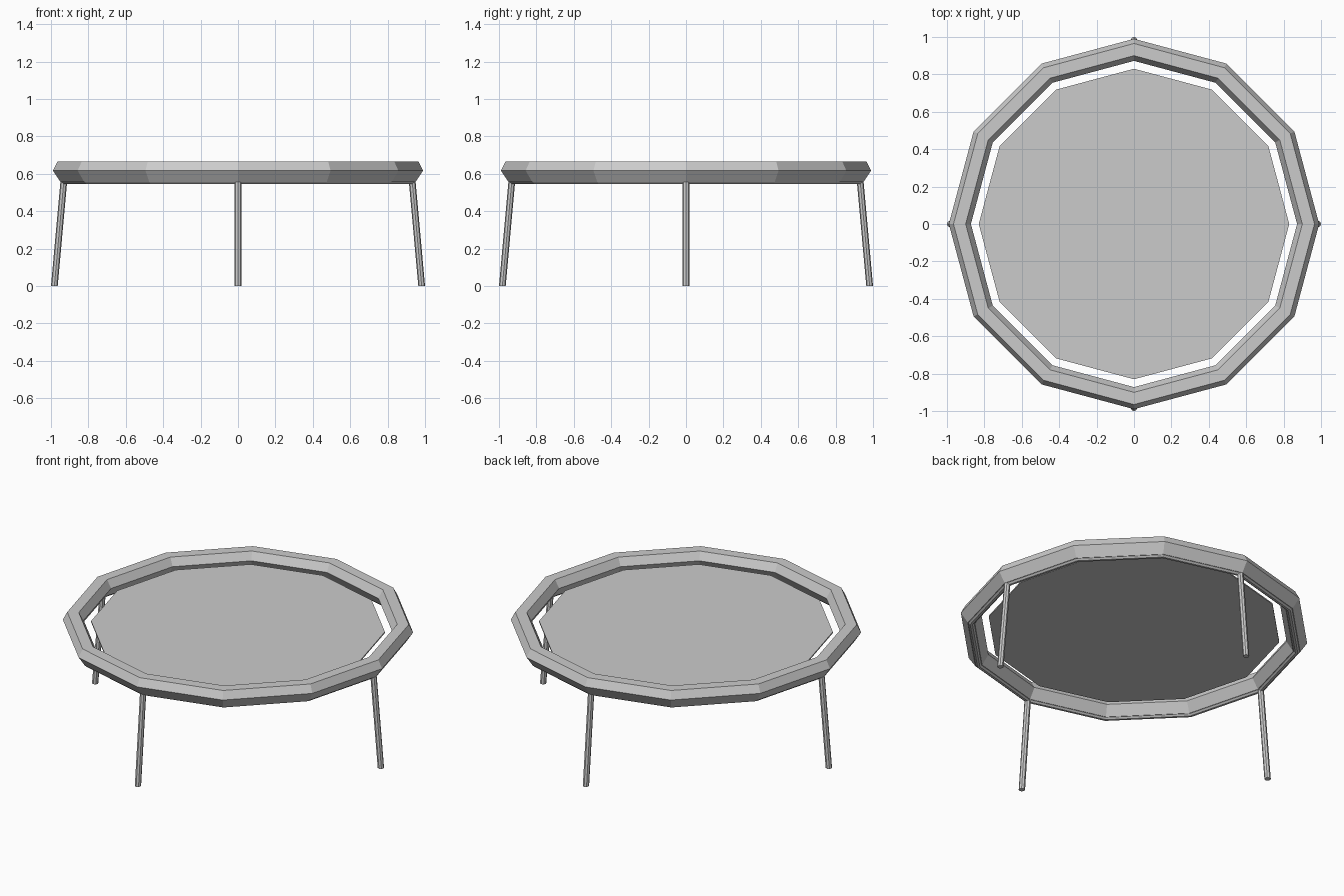
import bpy, bmesh, math
from mathutils import Vector

cube = bpy.data.objects.get("Cube")
if cube:
    bpy.data.objects.remove(cube)

SIDES = 12
TAU = 2 * math.pi

grey = bpy.data.materials.new("light grey")
grey.use_nodes = True
colour = (0.6, 0.6, 0.6, 1)
grey.diffuse_color = colour
grey.node_tree.nodes["Principled BSDF"].inputs["Base Color"].default_value = colour


def finish(name, bm):
    bmesh.ops.recalc_face_normals(bm, faces=bm.faces)
    mesh = bpy.data.meshes.new(name)
    bm.to_mesh(mesh)
    bm.free()
    mesh.materials.append(grey)
    obj = bpy.data.objects.new(name, mesh)
    bpy.context.collection.objects.link(obj)
    return obj


def ring(name, profile):
    """Sweep a closed (radius, height) profile round the polygon."""
    bm = bmesh.new()
    loops = []
    for i in range(SIDES):
        a = TAU * i / SIDES
        loops.append([bm.verts.new((r * math.cos(a), r * math.sin(a), z)) for r, z in profile])
    n = len(profile)
    for i in range(SIDES):
        here, there = loops[i], loops[(i + 1) % SIDES]
        for j in range(n):
            k = (j + 1) % n
            bm.faces.new((here[j], there[j], there[k], here[k]))
    return finish(name, bm)


def rod(name, start, end, radius, sides):
    """Upright-ended rod with level cut ends."""
    bm = bmesh.new()
    ends = []
    for p in (start, end):
        ends.append([bm.verts.new(p + Vector((radius * math.cos(TAU * i / sides),
                                              radius * math.sin(TAU * i / sides), 0)))
                     for i in range(sides)])
    for i in range(sides):
        k = (i + 1) % sides
        bm.faces.new((ends[0][i], ends[0][k], ends[1][k], ends[1][i]))
    bm.faces.new(ends[0])
    bm.faces.new(ends[1])
    return finish(name, bm)


# Padded rim with a faceted section
ring("rim_pad", [(0.965, 0.665), (0.99, 0.617), (0.95, 0.557),
                 (0.91, 0.557), (0.872, 0.617), (0.90, 0.665)])

# Tubular frame showing just below the pad
ring("frame_tube", [(0.93 + 0.018 * math.cos(TAU * (i + 0.5) / 8),
                     0.563 + 0.018 * math.sin(TAU * (i + 0.5) / 8)) for i in range(8)])

# Jumping mat, separate from the rim
mat = bmesh.new()
bmesh.ops.create_cone(mat, cap_ends=True, segments=SIDES, radius1=0.83, radius2=0.83, depth=0.008)
bmesh.ops.translate(mat, verts=mat.verts, vec=(0, 0, 0.611))
finish("jumping_mat", mat)

# Four splayed legs
for i, side in enumerate(("left", "back", "right", "front")):
    out = Vector((math.cos(TAU * i / 4), math.sin(TAU * i / 4), 0))
    rod(side + "_leg", out * 0.982, out * 0.931 + Vector((0, 0, 0.563)), 0.018, 8)
